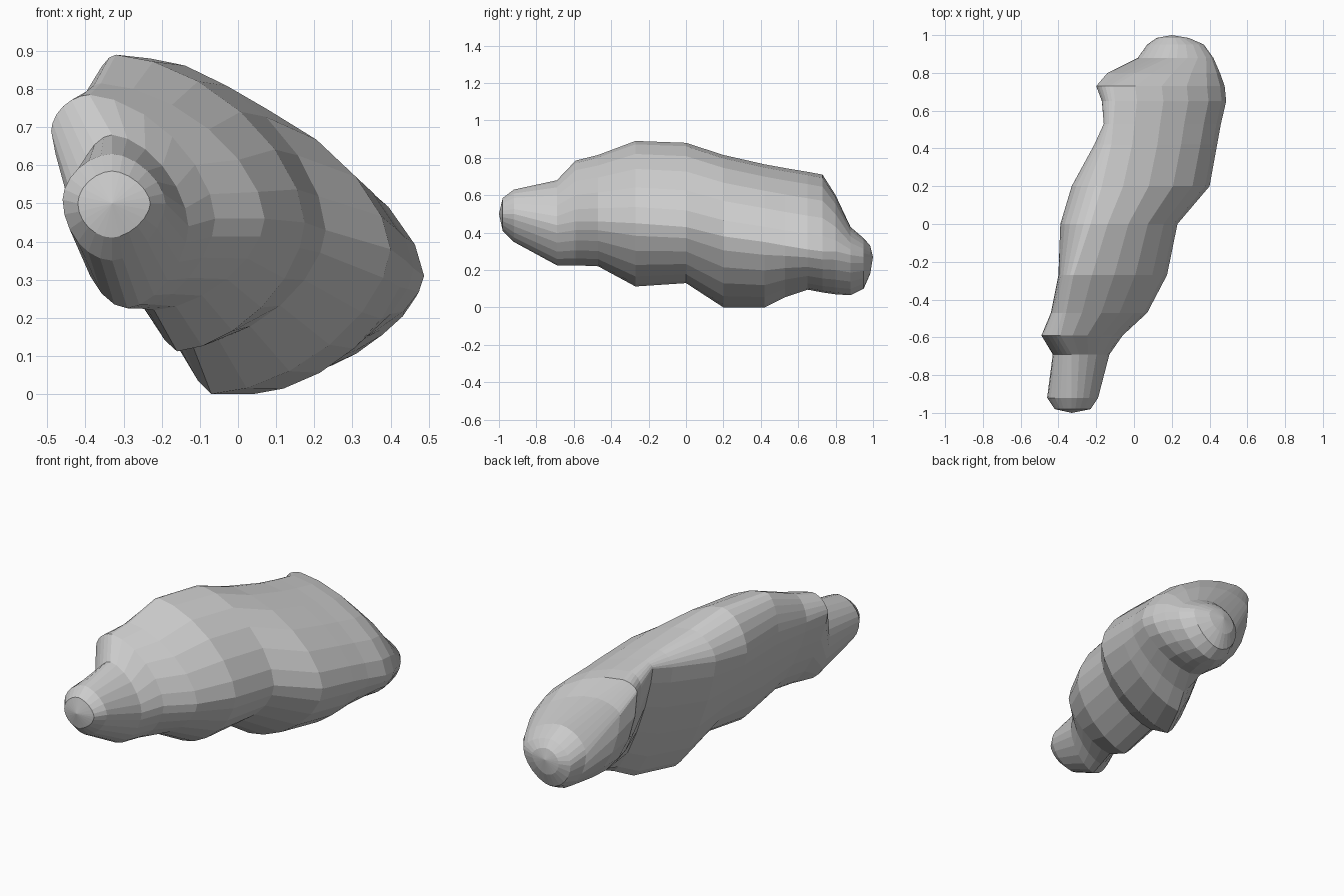
import bpy, bmesh
from math import sin, cos, pi

# Cross-sections along y: y, left (x, z), right (x, z), top (x, z), bottom (x, z)
SECTIONS = [
    (-.98, -.42, .50, -.23, .50, -.33, .585, -.33, .41),
    (-.92, -.46, .51, -.19, .50, -.33, .63, -.33, .35),
    (-.69, -.43, .50, -.13, .44, -.33, .68, -.29, .225),
    (-.59, -.49, .69, -.06, .46, -.39, .785, -.26, .225),
    (-.47, -.44, .67, .07, .46, -.36, .815, -.22, .22),
    (-.27, -.40, .68, .175, .45, -.32, .89, -.16, .112),
    (0, -.39, .66, .23, .43, -.23, .88, -.12, .13),
    (.20, -.33, .67, .40, .38, -.17, .815, -.07, .0),
    (.42, -.21, .69, .44, .35, -.12, .765, .04, .0),
    (.53, -.16, .71, .46, .33, -.11, .745, .09, .055),
    (.65, -.17, .65, .488, .31, -.10, .725, .15, .095),
    (.73, -.20, .66, .48, .30, -.11, .71, .18, .08),
    (.80, -.14, .54, .455, .30, .01, .60, .20, .07),
    (.88, .02, .30, .42, .28, .18, .43, .20, .065),
    (.95, .07, .25, .37, .27, .20, .37, .20, .10),
    (.985, .12, .26, .29, .27, .20, .33, .20, .18),
]
QUARTER = 6


def ring(bm, section):
    """Four quarter arcs joining the right, top, left and bottom points."""
    y, lx, lz, rx, rz, tx, tz, bx, bz = section
    side = [(rx, rz), (tx, tz), (lx, lz), (bx, bz)]
    lower_left = 1.5 if -.65 < y < .6 else 1.05   # flank is flatter mid-body
    verts = []
    for q in range(4):
        a, b = side[q], side[(q + 1) % 4]
        power = (1.2, 1.1, lower_left, 1.2)[q]
        for i in range(QUARTER):
            t = i / QUARTER * pi / 2
            c, s = cos(t) ** power, sin(t) ** power
            if q % 2 == 0:                  # side to top, or side to bottom
                x = b[0] + (a[0] - b[0]) * c
                z = a[1] + (b[1] - a[1]) * s
            else:                           # top or bottom to side
                x = a[0] + (b[0] - a[0]) * s
                z = b[1] + (a[1] - b[1]) * c
            verts.append(bm.verts.new((x, y, z)))
    return verts


bm = bmesh.new()
rings = [ring(bm, s) for s in SECTIONS]
n = 4 * QUARTER

# Skin between neighbouring sections
for r0, r1 in zip(rings, rings[1:]):
    for i in range(n):
        j = (i + 1) % n
        bm.faces.new((r0[i], r0[j], r1[j], r1[i]))

# Rounded tips at both ends
for r, tip in ((rings[0], (-.33, -1, .5)), (rings[-1], (.2, 1, .27))):
    v = bm.verts.new(tip)
    for i in range(n):
        bm.faces.new((r[i], r[(i + 1) % n], v))

bmesh.ops.recalc_face_normals(bm, faces=bm.faces)
mesh = bpy.data.meshes.new("rock_body")
bm.to_mesh(mesh)
bm.free()
body = bpy.data.objects.new("rock_body", mesh)
bpy.context.collection.objects.link(body)
